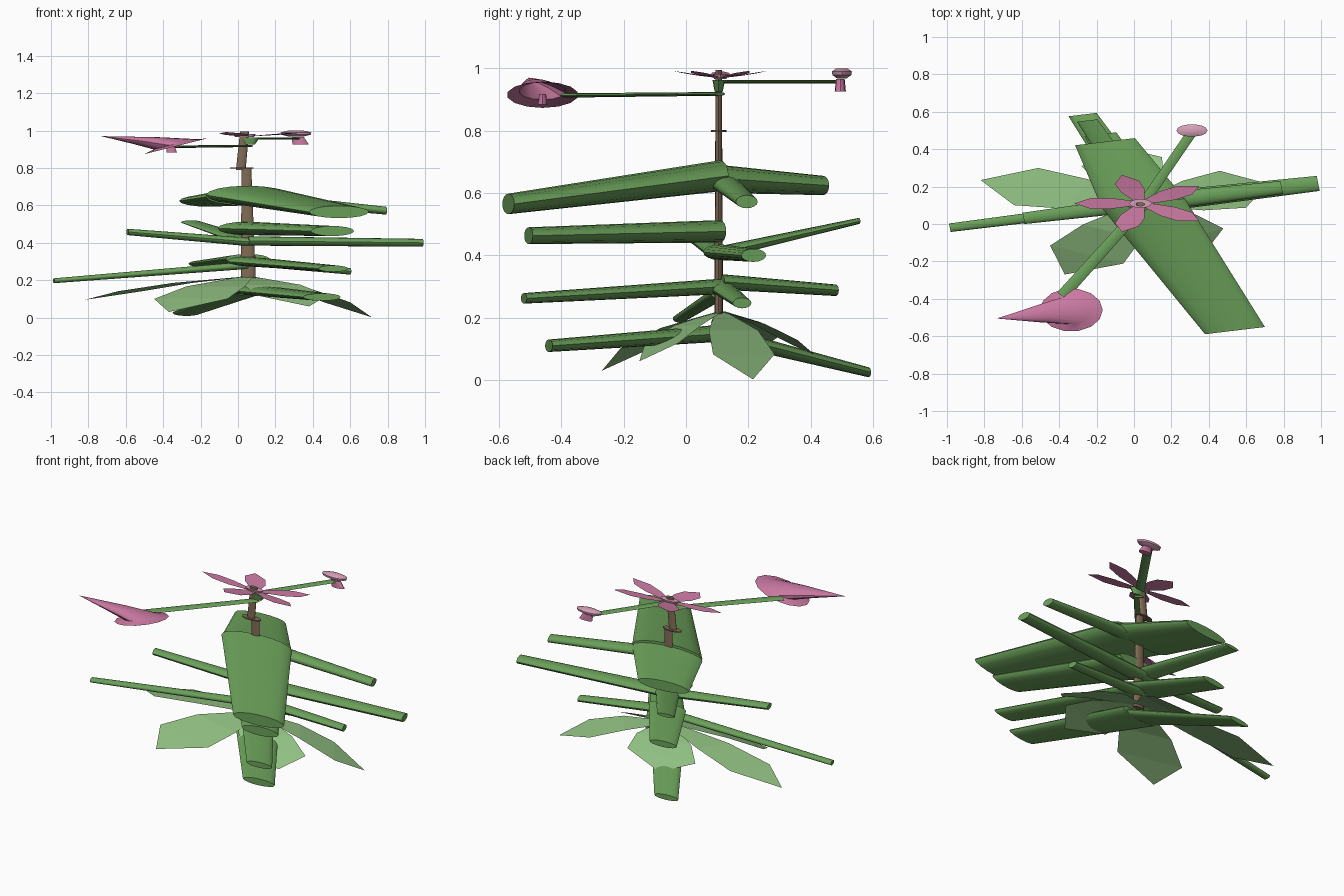
import bpy, bmesh, math
from mathutils import Vector as V


def material(name, rgb):
    m = bpy.data.materials.new(name)
    m.diffuse_color = (*rgb, 1)
    return m


GREEN = material("leaf green", (0.147, 0.355, 0.102))
PALE_GREEN = material("pale green", (0.283, 0.527, 0.223))
PINK = material("pink", (0.578, 0.188, 0.352))
PALE_PINK = material("pale pink", (0.68, 0.352, 0.485))
BROWN = material("brown", (0.223, 0.15, 0.093))


def finish(name, bm, mat, angle=None):
    bmesh.ops.recalc_face_normals(bm, faces=bm.faces)
    me = bpy.data.meshes.new(name)
    bm.to_mesh(me)
    bm.free()
    me.materials.append(mat)
    ob = bpy.data.objects.new(name, me)
    bpy.context.collection.objects.link(ob)
    if angle:
        bpy.ops.object.select_all(action='DESELECT')
        ob.select_set(True)
        bpy.context.view_layer.objects.active = ob
        bpy.ops.object.shade_smooth_by_angle(angle=math.radians(angle))
    return ob


def loft(name, sections, mat, sides=16, caps=True):
    """Skin elliptical sections, each (centre, half axis 1, half axis 2)."""
    bm = bmesh.new()
    rings = []
    for c, a, b in sections:
        rings.append([bm.verts.new(V(c) + V(a) * math.cos(t) + V(b) * math.sin(t))
                      for t in (2 * math.pi * i / sides for i in range(sides))])
    for r, s in zip(rings, rings[1:]):
        for i in range(sides):
            j = (i + 1) % sides
            bm.faces.new((r[i], r[j], s[j], s[i]))
    if caps:
        bm.faces.new(rings[0])
        bm.faces.new(rings[-1])
    return finish(name, bm, mat, 40)


def disc(x, y, z, rx, ry):
    return ((x, y, z), (rx, 0, 0), (0, ry, 0))


# Long tapered blades: tip centre, root height, tip chord, tip and root thickness
LONG = V((1, 0.12, 0))
CROSS = V((-0.2, 1, 0))
blades = [
    ((0.54, -0.57, 0.565), 0.655, 0.32, 0.066, 0.10, LONG),
    ((-0.155, 0.44, 0.624), 0.645, 0.32, 0.062, 0.09, LONG),
    ((0.79, 0.195, 0.572), 0.645, 0.07, 0.042, 0.06, CROSS),
    ((0.505, -0.505, 0.463), 0.477, 0.23, 0.054, 0.072, LONG),
    ((-0.25, 0.553, 0.51), 0.41, 0.11, 0.02, 0.04, LONG),
    ((0.985, 0.217, 0.40), 0.41, 0.08, 0.042, 0.05, CROSS),
    ((-0.59, 0.03, 0.458), 0.405, 0.06, 0.034, 0.045, CROSS),
    ((0.51, -0.52, 0.262), 0.30, 0.16, 0.034, 0.05, LONG),
    ((-0.18, 0.48, 0.288), 0.315, 0.17, 0.037, 0.05, LONG),
    ((0.60, 0.18, 0.247), 0.30, 0.06, 0.034, 0.045, CROSS),
    ((-0.985, -0.02, 0.197), 0.28, 0.045, 0.026, 0.04, CROSS),
    ((0.45, -0.44, 0.11), 0.15, 0.20, 0.04, 0.055, LONG),
    ((-0.275, 0.585, 0.025), 0.145, 0.15, 0.032, 0.055, LONG),
]
for tip, rz, chord, t1, t0, d in blades:
    loft("blade", [((0.05, 0.11, rz), d * chord * 0.69, (0, 0, t0 / 2)),
                   (tip, d * chord / 2, (0, 0, t1 / 2))], GREEN)

# Stem in two lengths with a node collar
loft("lower_stem", [disc(0.055, 0.105, 0.20, 0.04, 0.014),
                    disc(0.045, 0.105, 0.80, 0.026, 0.011)], BROWN, 12)
loft("stem_collar", [disc(0.02, 0.105, 0.796, 0.062, 0.025),
                     disc(0.02, 0.105, 0.802, 0.062, 0.025)], BROWN, 12)
loft("upper_stem", [disc(0.015, 0.105, 0.79, 0.026, 0.011),
                    disc(0.035, 0.105, 0.995, 0.024, 0.011)], BROWN, 12)


def petal(name, base, tip, sx, sy, hw, outline, bend, mat):
    """Flat leaf in a stretched plane; outline holds (distance, width share)."""
    base, tip = V(base), V(tip)
    u = V(((tip.x - base.x) / sx, (tip.y - base.y) / sy)).normalized()
    side = V((-u.y * sx, u.x * sy, 0)) * hw
    bm = bmesh.new()
    rows = []
    for t, w in outline:
        p = base.lerp(tip, t)
        p.z = base.z + (tip.z - base.z) * t ** bend
        rows.append([bm.verts.new(p + side * w), bm.verts.new(p - side * w)])
    end = bm.verts.new(tip)
    for (a, b), (c, d) in zip(rows, rows[1:]):
        bm.faces.new((a, b, d, c))
    bm.faces.new((*rows[-1], end))
    return finish(name, bm, mat)


# Drooping leaves around the foot
for tip in ((-0.82, 0.235, 0.095), (-0.37, -0.27, 0.03), (0.38, -0.15, 0.06),
            (0.715, 0.215, 0.002), (-0.11, 0.42, 0.075)):
    petal("base_leaf", (0.05, 0.11, 0.22), tip, 0.85, 0.4, 0.26,
          ((0, 0.15), (0.4, 0.8), (0.72, 1)), 1.4, PALE_GREEN)

# Top flower: five petals, centre and green cup
for k in range(5):
    a = math.radians(180 + 72 * k)
    tip = (0.05 + 0.37 * math.cos(a), 0.11 + 0.16 * math.sin(a), 0.992)
    petal("top_petal", (0.04, 0.11, 0.968), tip, 0.37, 0.16, 0.2,
          ((0, 0.25), (0.45, 0.9), (0.75, 0.9)), 1.2, PINK)
loft("flower_centre", [disc(0.035, 0.11, 0.965, 0.05, 0.02),
                       disc(0.035, 0.11, 0.982, 0.06, 0.024)], PALE_PINK, 12)
loft("flower_cup", [disc(0.06, 0.105, 0.925, 0.03, 0.013),
                    disc(0.065, 0.105, 0.962, 0.05, 0.02)], GREEN, 12)

# Side branches
loft("left_branch", [((0.06, 0.11, 0.918), (0.022, -0.016, 0), (0, 0, 0.006)),
                     ((-0.385, -0.385, 0.913), (0.026, -0.019, 0), (0, 0, 0.007))], GREEN, 8)
loft("right_branch", [((0.05, 0.11, 0.957), (0.022, -0.014, 0), (0, 0, 0.006)),
                      ((0.31, 0.49, 0.957), (0.022, -0.014, 0), (0, 0, 0.005))], GREEN, 8)

# Trumpet flower: flared rim, long pointed horn, short stamen
A, B = V((0.168, 0, 0.042)), V((0, 0.115, 0))
C, APEX = V((-0.335, -0.46, 0.915)), V((-0.73, -0.505, 0.97))
loft("trumpet_flower", [(C, A, B),
                        (C + V((-0.005, 0, 0.012)), A * 0.66, B * 0.66),
                        (C.lerp(APEX, 0.4) + V((0, 0, 0.01)), A * 0.42, B * 0.42),
                        (APEX, A * 0.005, B * 0.005)], PINK, 14, caps=False)
loft("trumpet_stamen", [disc(-0.36, -0.46, 0.918, 0.02, 0.011),
                        disc(-0.355, -0.46, 0.884, 0.028, 0.015)], PINK, 8)

# Small bud flower: lens-shaped cap over a cup
loft("bud_cap", [disc(0.31, 0.5, 0.968, 0.04, 0.016),
                 disc(0.31, 0.5, 0.978, 0.078, 0.031),
                 disc(0.31, 0.5, 0.990, 0.083, 0.033),
                 disc(0.31, 0.5, 1.0, 0.04, 0.018)], PALE_PINK, 14)
loft("bud_cup", [disc(0.32, 0.495, 0.965, 0.032, 0.014),
                 disc(0.335, 0.495, 0.925, 0.044, 0.018)], PINK, 12)
